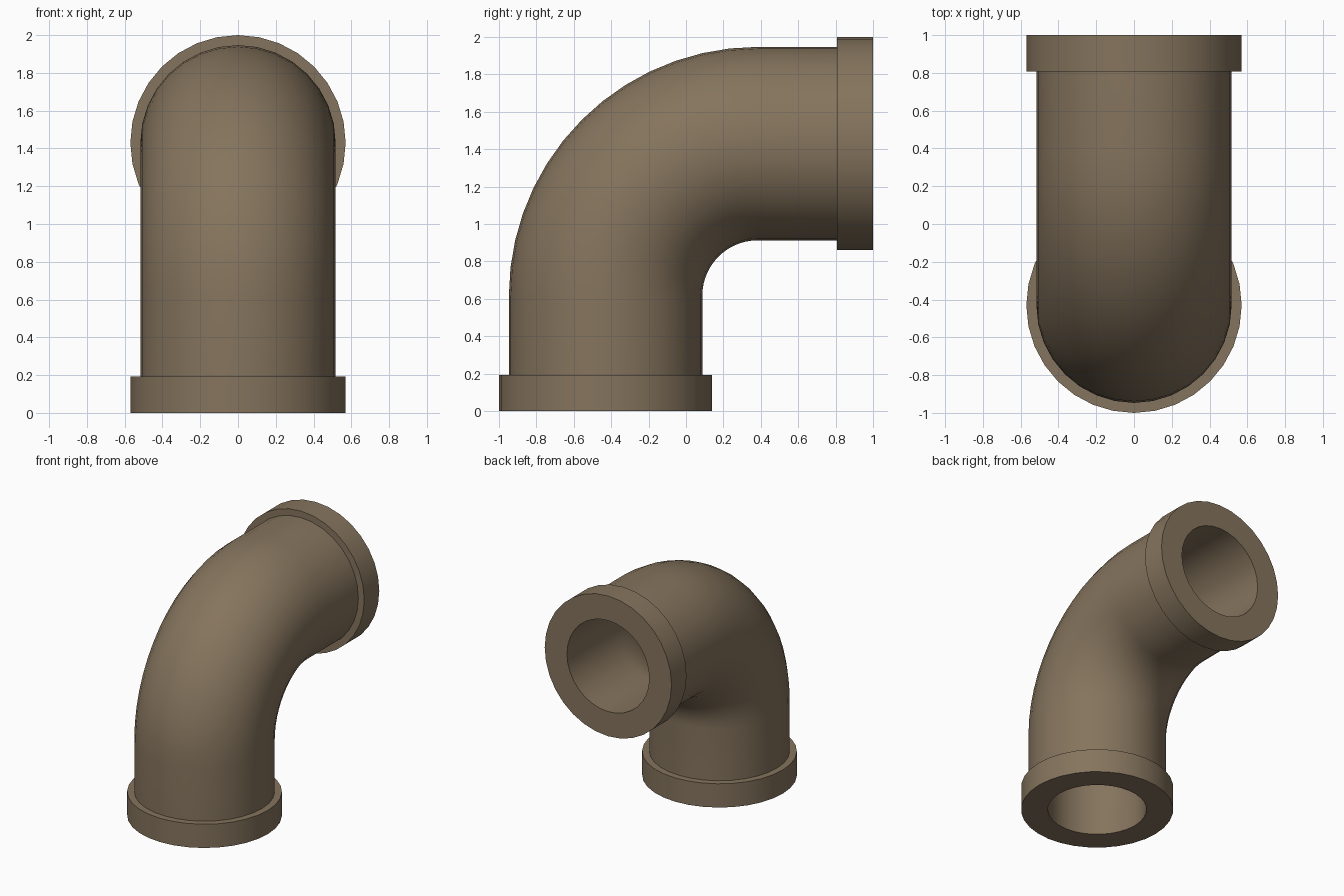
import bpy, bmesh, math

if "Cube" in bpy.data.objects:
    bpy.data.objects.remove(bpy.data.objects["Cube"])

SIDES = 32
BORE, PIPE, COLLAR = 0.37, 0.517, 0.57
AXIS_Y, AXIS_Z = -0.43, 1.43       # centre lines of the lower and rear openings
BEND, COLLAR_LEN = 0.814, 0.193

mat = bpy.data.materials.new("brown pipe")
mat.diffuse_color = (0.235, 0.175, 0.11, 1)
mat.use_nodes = True
mat.node_tree.nodes["Principled BSDF"].inputs["Base Color"].default_value = mat.diffuse_color


def tube(name, stations, r_out, r_in, capped):
    """Hollow tube swept through stations of (y, z, angle from vertical)."""
    bm = bmesh.new()

    def wall(radius):
        rings = []
        for y, z, a in stations:
            ring = []
            for i in range(SIDES):
                t = 2 * math.pi * i / SIDES
                n = radius * math.cos(t)
                ring.append(bm.verts.new((radius * math.sin(t),
                                          y - n * math.cos(a),
                                          z + n * math.sin(a))))
            rings.append(ring)
        return rings

    def bridge(r1, r2):
        for i in range(SIDES):
            j = (i + 1) % SIDES
            bm.faces.new((r1[i], r2[i], r2[j], r1[j]))

    outer, inner = wall(r_out), wall(r_in)
    for k in range(len(stations) - 1):
        bridge(outer[k + 1], outer[k])
        bridge(inner[k], inner[k + 1])
    if capped:
        bridge(outer[0], inner[0])
        bridge(inner[-1], outer[-1])
    # make sure the outer wall points away from the centre line
    bm.faces.ensure_lookup_table()
    bm.normal_update()
    f = bm.faces[0]
    y0, z0 = [(stations[0][i] + stations[1][i]) / 2 for i in (0, 1)]
    c = f.calc_center_median()
    if f.normal.x * c.x + f.normal.y * (c.y - y0) + f.normal.z * (c.z - z0) < 0:
        bmesh.ops.reverse_faces(bm, faces=bm.faces[:])

    mesh = bpy.data.meshes.new(name)
    bm.to_mesh(mesh)
    bm.free()
    mesh.materials.append(mat)
    ob = bpy.data.objects.new(name, mesh)
    bpy.context.collection.objects.link(ob)
    bpy.ops.object.select_all(action='DESELECT')
    ob.select_set(True)
    bpy.context.view_layer.objects.active = ob
    bpy.ops.object.shade_smooth_by_angle(angle=math.radians(35))
    return ob


# bent pipe: straight, quarter bend, straight
quarter = math.pi / 2
path = [(AXIS_Y, COLLAR_LEN, 0)]
STEPS = 14
for k in range(STEPS + 1):
    a = quarter * k / STEPS
    path.append((AXIS_Y + BEND * (1 - math.cos(a)),
                 AXIS_Z - BEND * (1 - math.sin(a)), a))
path.append((1 - COLLAR_LEN, AXIS_Z, quarter))
tube("elbow_pipe", path, PIPE, BORE, False)

# collars at both openings
tube("lower_collar", [(AXIS_Y, 0, 0), (AXIS_Y, COLLAR_LEN, 0)], COLLAR, BORE, True)
tube("rear_collar", [(1 - COLLAR_LEN, AXIS_Z, quarter), (1, AXIS_Z, quarter)],
     COLLAR, BORE, True)
